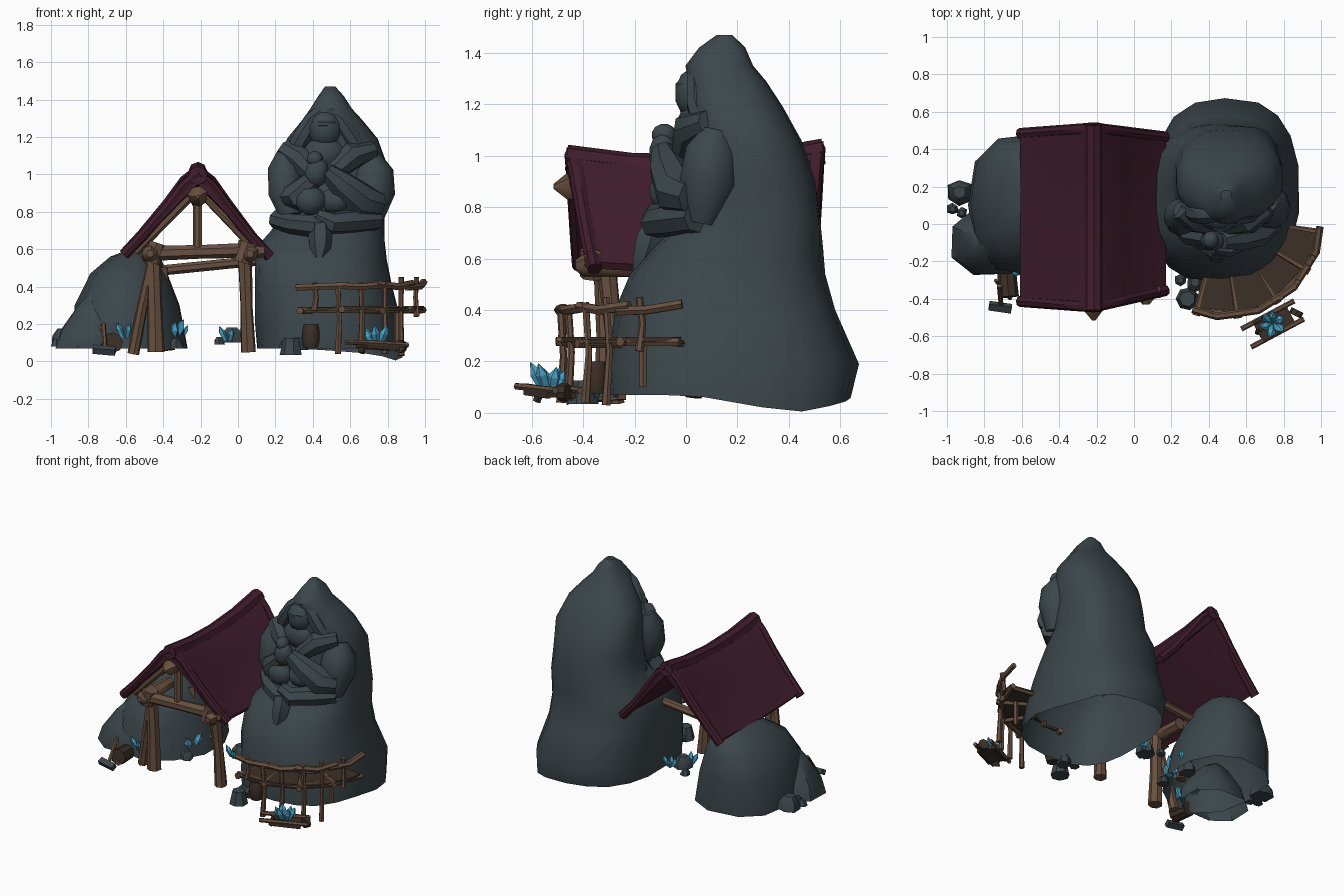
import bpy, bmesh, math, random
from mathutils import Vector, Matrix, Euler

if "Cube" in bpy.data.objects:
    bpy.data.objects.remove(bpy.data.objects["Cube"])
random.seed(4)

def material(name, c):
    m = bpy.data.materials.new(name)
    m.diffuse_color = (*c, 1)
    m.use_nodes = True
    m.node_tree.nodes["Principled BSDF"].inputs["Base Color"].default_value = m.diffuse_color
    return m

STONE = material("slate_stone", (.045, .062, .071))
ROOF = material("maroon_roof", (.051, .012, .024))
WOOD = material("brown_timber", (.140, .080, .051))
PLANK = material("dark_plank", (.045, .029, .021))
CRYSTAL = material("blue_crystal", (.07, .37, .58))

def skin(name, rings, mat, cap0=True, cap1=True):
    """Join closed rings of points into one surface."""
    bm = bmesh.new()
    vs = [[bm.verts.new(p) for p in r] for r in rings]
    n = len(vs[0])
    for a, b in zip(vs, vs[1:]):
        for i in range(n):
            j = (i + 1) % n
            bm.faces.new((a[i], a[j], b[j], b[i]))
    if cap0: bm.faces.new(vs[0][::-1])
    if cap1: bm.faces.new(vs[-1])
    bmesh.ops.recalc_face_normals(bm, faces=bm.faces)
    me = bpy.data.meshes.new(name)
    bm.to_mesh(me); bm.free()
    me.materials.append(mat)
    ob = bpy.data.objects.new(name, me)
    bpy.context.collection.objects.link(ob)
    return ob

def tube(name, pts, radii, mat=WOOD, sides=7, jit=.0):
    """Log or limb along a path, with one radius or one per point."""
    pts = [Vector(p) for p in pts]
    if not isinstance(radii, (list, tuple)): radii = [radii] * len(pts)
    rings, q, old = [], None, None
    for k, (p, r) in enumerate(zip(pts, radii)):
        t = (pts[min(k + 1, len(pts) - 1)] - pts[max(k - 1, 0)]).normalized()
        q = t.to_track_quat('Z', 'Y') if q is None else old.rotation_difference(t) @ q
        old = t
        ring = []
        for i in range(sides):
            a = 2 * math.pi * i / sides
            s = r * (1 + random.uniform(-jit, jit))
            ring.append(p + q @ Vector((s * math.cos(a), s * math.sin(a), 0)))
        rings.append(ring)
    return skin(name, rings, mat)

def mound(name, secs, sides=12, jit=.02, power=lambda c, s, z: .85, drop=None, bottom=False):
    """Rock from sections (z, xmin, xmax, ymin, ymax); a lower power gives squarer corners."""
    rings = []
    for z, x0, x1, y0, y1 in secs:
        ring = []
        for i in range(sides):
            a = 2 * math.pi * (i + .5) / sides
            c, s = math.cos(a), math.sin(a)
            w = power(c, s, z)
            c, s = math.copysign(abs(c) ** w, c), math.copysign(abs(s) ** w, s)
            k = 1 + random.uniform(-jit, jit)
            x, y = (x0 + x1) / 2 + c * k * (x1 - x0) / 2, (y0 + y1) / 2 + s * k * (y1 - y0) / 2
            ring.append((x, y, z + (drop(x, y) if drop and z == secs[0][0] else 0)))
        rings.append(ring)
    return skin(name, rings, STONE, bottom, True)

def stone(name, p, r):
    x, y, z = p
    return mound(name, [(z, x - r, x + r, y - r, y + r), (z + r * .8, x - r * .95, x + r * .9, y - r, y + r * .9),
                        (z + r * 1.35, x - r * .5, x + r * .45, y - r * .5, y + r * .5)], 6, .15, bottom=True)

def blob(name, p, size, rot=(0, 0, 0)):
    """Faceted rounded stone form."""
    M = Matrix.Translation(p) @ Euler([math.radians(a) for a in rot]).to_matrix().to_4x4()
    rings = []
    for k in range(6):
        a = math.pi * (.08 + .84 * k / 5)
        rings.append([M @ Vector((size[0] * math.sin(a) * math.cos(i * math.tau / 9), size[1] * math.sin(a) * math.sin(i * math.tau / 9),
                                  size[2] * math.cos(a))) for i in range(9)])
    return skin(name, rings, STONE)

def box(name, p, size, rot, mat):
    M = Matrix.Translation(p) @ Euler([math.radians(a) for a in rot]).to_matrix().to_4x4()
    q = [(-.5, -.5), (.5, -.5), (.5, .5), (-.5, .5)]
    return skin(name, [[M @ Vector((x * size[0], y * size[1], z * size[2])) for x, y in q] for z in (-.5, .5)], mat)

def crystals(name, p, h, n=5):
    for k in range(n):
        a = k * math.tau / n + .4
        d = Vector((math.cos(a) * .5, math.sin(a) * .5, 1)) * h * random.uniform(.65, 1)
        b = Vector(p) + Vector((math.cos(a), math.sin(a), 0)) * h * .2
        tube(name, [b, b + d * .6, b + d], [h * .16, h * .22, .002], CRYSTAL, 5)

# Statue body: cloaked figure growing out of a hollow mound
def body_power(c, s, z):
    if c > 0 and s > 0: return .6 if .5 < z < .8 else .74
    if c < 0 and s < 0 and z < .7: return .62
    return .86
mound("statue_body", [
    (.07, .10, .885, -.31, .645), (.19, .09, .88, -.31, .67), (.4, .085, .825, -.275, .58),
    (.54, .09, .795, -.22, .54), (.64, .12, .79, -.13, .53), (.73, .20, .785, -.03, .525),
    (.9, .22, .785, .01, .505), (1.06, .22, .795, .02, .45), (1.19, .26, .75, .01, .375),
    (1.29, .34, .665, .01, .31), (1.35, .385, .61, -.002, .26), (1.42, .43, .565, .05, .23), (1.47, .465, .52, .12, .18)],
    18, .012, body_power, lambda x, y: -.07 * max(0, 1 - abs(y - .42) / .4) * max(0, min(1, (x - .3) / .5)))
# Hood rim and face
tube("hood_rim", [(.29, .08, 1.1), (.345, .055, 1.2), (.40, .05, 1.29), (.46, .055, 1.345), (.54, .05, 1.29), (.60, .055, 1.2), (.66, .08, 1.1)],
     [.05, .055, .05, .045, .05, .055, .05], STONE, 8)
blob("face", (.465, .04, 1.24), (.095, .085, .105))
blob("brow", (.465, .02, 1.27), (.075, .065, .035))
blob("beard", (.46, .03, 1.11), (.12, .07, .09))
tube("collar_left", [(.25, .08, 1.13), (.33, .02, 1.08), (.42, -.01, .98)], [.06, .07, .05], STONE, 8)
tube("collar_right", [(.72, .09, 1.13), (.61, .02, 1.1), (.5, -.01, 1.0)], [.05, .075, .05], STONE, 8)
# Arms and folded hands
tube("upper_arm_right", [(.71, .12, 1.09), (.725, .1, 1.02), (.72, .09, .9), (.71, .06, .74)], [.06, .105, .12, .06], STONE, 10)
tube("upper_arm_left", [(.26, .07, 1.12), (.25, .05, 1.03), (.255, .03, .9), (.28, .01, .78)], [.05, .09, .095, .06], STONE, 10)
tube("forearm_right", [(.75, .03, .84), (.66, -.03, .86), (.55, -.07, .95), (.47, -.09, 1.02)], [.07, .095, .075, .045], STONE, 8)
tube("forearm_left", [(.24, .02, .88), (.31, -.04, .88), (.40, -.07, .97)], [.06, .08, .055], STONE, 8)
blob("folded_hand", (.42, -.09, 1.01), (.065, .055, .08), (0, 10, 0))
blob("raised_hand", (.41, -.085, 1.08), (.045, .05, .045))
blob("lower_hand", (.385, -.08, .86), (.085, .065, .08))
blob("hand_right", (.52, -.05, .86), (.085, .06, .07))
# Crossed legs and hanging cloth
tube("leg_left", [(.2, .04, .76), (.29, -.05, .735), (.42, -.12, .72), (.52, -.1, .74)], [.05, .055, .06, .04], STONE, 7)
tube("leg_right", [(.74, .04, .76), (.62, -.05, .75), (.5, -.12, .74), (.42, -.12, .78)], [.06, .065, .06, .04], STONE, 7)
tube("hanging_cloth", [(.44, -.12, .73), (.44, -.135, .68), (.44, -.16, .6), (.43, -.2, .51)], [.05, .065, .055, .01], STONE, 6)

# Left boulders
mound("large_boulder", [(.07, -.89, -.255, -.28, .48), (.3, -.87, -.31, -.27, .49), (.47, -.79, -.37, -.17, .46),
                        (.56, -.68, -.41, -.03, .40), (.6, -.58, -.45, .07, .32)], 11, .025,
      lambda c, s, z: 1.15 if c > 0 and s < 0 else .8)
mound("small_boulder", [(.07, -.985, -.52, -.28, .09), (.17, -.955, -.55, -.28, .07), (.3, -.86, -.63, -.2, 0), (.36, -.80, -.72, -.14, -.06)], 8, .03)
for i, (x, y, z, r) in enumerate([(-.935, .17, .08, .07), (-.97, .08, .08, .03), (-.92, .06, .08, .03), (-.03, .08, .1, .06), (-.1, .15, .09, .03),
                                  (-.36, .1, .07, .06), (-.33, -.1, .07, .04), (.33, -.31, .06, .05), (.25, -.3, .07, .03)]):
    stone("loose_stone_%d" % i, (x, y, z), r)

# Sagging roof: thick gable swept along y
prof = [(-.395, .6), (-.3, .7), (-.16, .865), (-.07, .985), (0, 1.045), (.07, .985), (.16, .86), (.29, .69), (.385, .59)]
under = [(.37, .565), (.27, .655), (.15, .80), (0, .96), (-.15, .805), (-.28, .665), (-.375, .575)]
def roof_ring(t):
    ring = []
    for x, z in prof + under:
        w = 1 - abs(x) / .4
        y = .035 + t * (.47 + .03 * w) + (.06 * max(0, x) / .39 * t * t if t < 0 else -.02 * t * max(0, x) / .39)
        ring.append((-.215 + x, y, z - .05 * (1 - t * t) * (.3 + .7 * w) + (.012 * t * w)))
    return ring
skin("roof", [roof_ring(-1 + k / 4) for k in range(9)], ROOF)
for s, nm in ((-1, "front"), (1, "back")):
    edge = [Vector(p) + Vector((0, -s * .022, -.03)) for p in roof_ring(s)[:9]]
    tube("roof_trim_" + nm, edge, .03, ROOF, 8)
tube("roof_ridge", [(-.215, .035 + t * .5, 1.005 - .05 * (1 - t * t) + .012 * t) for t in (-1, -.5, 0, .5, 1)], .05, ROOF, 8)

# Timber frame at the front
tube("post_left", [(-.44, -.31, .05), (-.445, -.31, .3), (-.455, -.32, .6)], [.048, .04, .042], jit=.06)
tube("post_right", [(.055, -.27, .05), (.045, -.28, .3), (.035, -.31, .6)], [.042, .034, .04], jit=.06)
tube("brace_left", [(-.56, -.27, .04), (-.51, -.29, .3), (-.45, -.33, .56)], [.032, .028, .03], jit=.06)
tube("tie_beam", [(-.51, -.36, .575), (-.2, -.36, .585), (.14, -.36, .595)], [.042, .036, .042], jit=.06)
tube("king_post", [(-.215, -.36, .6), (-.215, -.36, .9)], .026)
tube("rafter_left", [(-.55, -.37, .585), (-.21, -.37, .93)], .026)
tube("rafter_right", [(.12, -.37, .575), (-.22, -.37, .93)], .026)
for x in (-.45, .04):
    tube("lashing", [(x - .02, -.36, .53), (x + .015, -.36, .635)], .052, WOOD, 8)
tube("ridge_log", [(-.215, -.515, .88), (-.215, -.46, .885), (-.215, -.2, .87)], [.01, .055, .045], jit=.05)
for x, nm in ((-.47, "left"), (.065, "right")):
    tube("wall_plate_" + nm, [(x, -.43, .575), (x, -.4, .575), (x, -.1, .57)], [.02, .046, .042], jit=.05)
# Low inner frame between boulder and mound
tube("low_crossbeam", [(-.47, .1, .48), (.12, .1, .54)], .028)
tube("inner_frame_post", [(-.37, .03, .06), (-.41, .07, .5)], .034, jit=.05)

# Curved scaffold walkway
def arc(r, deg, z):
    a = math.radians(deg)
    return Vector((.48 + r * math.cos(a), .03 + r * math.sin(a), z))
cuts = [-106, -82, -57, -32, -8]
for k, (a, b) in enumerate(zip(cuts, cuts[1:])):
    z = .27 + .008 * (k % 2)
    ring = [arc(.32, a, z), arc(.52, a + 1, z), arc(.53, (a + b) / 2, z), arc(.52, b - 1, z), arc(.32, b, z)]
    skin("walkway_plank_%d" % k, [ring, [p + Vector((0, 0, .018)) for p in ring]], PLANK)
    tube("walkway_joist_%d" % k, [arc(.3, a, z), arc(.54, a, z)], .02, WOOD, 6)
    tube("deck_edge_%d" % k, [arc(.515, a - 2, .275), arc(.515, b + 2, .275)], .018, WOOD, 6)
    tube("handrail_%d" % k, [arc(.515, a - 3, .395 + .01 * (k % 3)), arc(.525, (a + b) / 2, .40), arc(.515, b + 3, .405 + .006 * k)], .02, WOOD, 6, .08)
tube("walkway_end_joist", [arc(.3, -8, .27), arc(.51, -8, .27)], .016, WOOD, 6)
for k, (d, low, top) in enumerate([(-98, .27, .42), (-84, .04, .4), (-70, .05, .42), (-54, .04, .43), (-41, .03, .45), (-24, .24, .45)]):
    tube("scaffold_post_%d" % k, [arc(.52, d, low), arc(.51, d + 1, (low + top) / 2), arc(.52, d, top)], [.018, .014, .015], WOOD, 6)
tube("inner_post", [arc(.42, -28, .1), arc(.42, -28, .27)], .016, WOOD, 6)

# Hand barrow full of crystals
box("barrow_bed", (.75, -.53, .08), (.2, .10, .025), (0, 4, 28), PLANK)
for s in (-1, 1):
    c = Vector((.75, -.53, .095)) + Vector((-.47, .88, 0)) * s * .055
    d = Vector((.88, .47, -.05))
    tube("barrow_handle", [c - d * .17, c + d * .15], .014, WOOD, 6)
    box("barrow_side", c - Vector((0, 0, .01)), (.2, .014, .045), (0, 4, 28), PLANK)
tube("barrow_wheel", [(.86, -.49, .08), (.875, -.46, .08)], .035, PLANK, 8)
tube("barrow_leg", [(.66, -.58, .045), (.68, -.56, .1)], .016, PLANK, 5)
crystals("barrow_crystal", (.74, -.53, .09), .11, 6)

# Barrel, bucket, and hammer
tube("barrel", [(.39, -.35, z) for z in (.075, .11, .16, .2)], [.038, .047, .047, .038], PLANK, 10)
tube("stone_bucket", [(.285, -.4, .035), (.285, -.4, .125)], [.062, .042], STONE, 7)
tube("bucket", [(-.68, -.26, .09), (-.67, -.39, .1)], [.05, .055], PLANK, 8)
tube("hammer_handle", [(-.71, -.44, .06), (-.72, -.33, .2)], .013, WOOD, 6)
box("hammer_head", (-.715, -.445, .06), (.12, .04, .035), (30, 5, -8), STONE)
tube("leaning_handle", [(-.66, -.4, .05), (-.74, -.3, .19)], .01, WOOD, 5)

# Crystal clusters
for x, y, z, h in [(-.6, -.25, .13, .08), (-.36, -.03, .12, .12), (-.31, .13, .13, .07), (-.05, .03, .11, .08), (.03, .13, .11, .07)]:
    crystals("ground_crystal", (x, y, z), h, 4)

# Soft shading with crisp edges
bpy.ops.object.select_all(action='DESELECT')
for ob in bpy.context.scene.objects:
    if not ob.name.startswith(("ground_crystal", "barrow_crystal")):
        ob.select_set(True)
        bpy.context.view_layer.objects.active = ob
bpy.ops.object.shade_smooth_by_angle(angle=math.radians(42))
